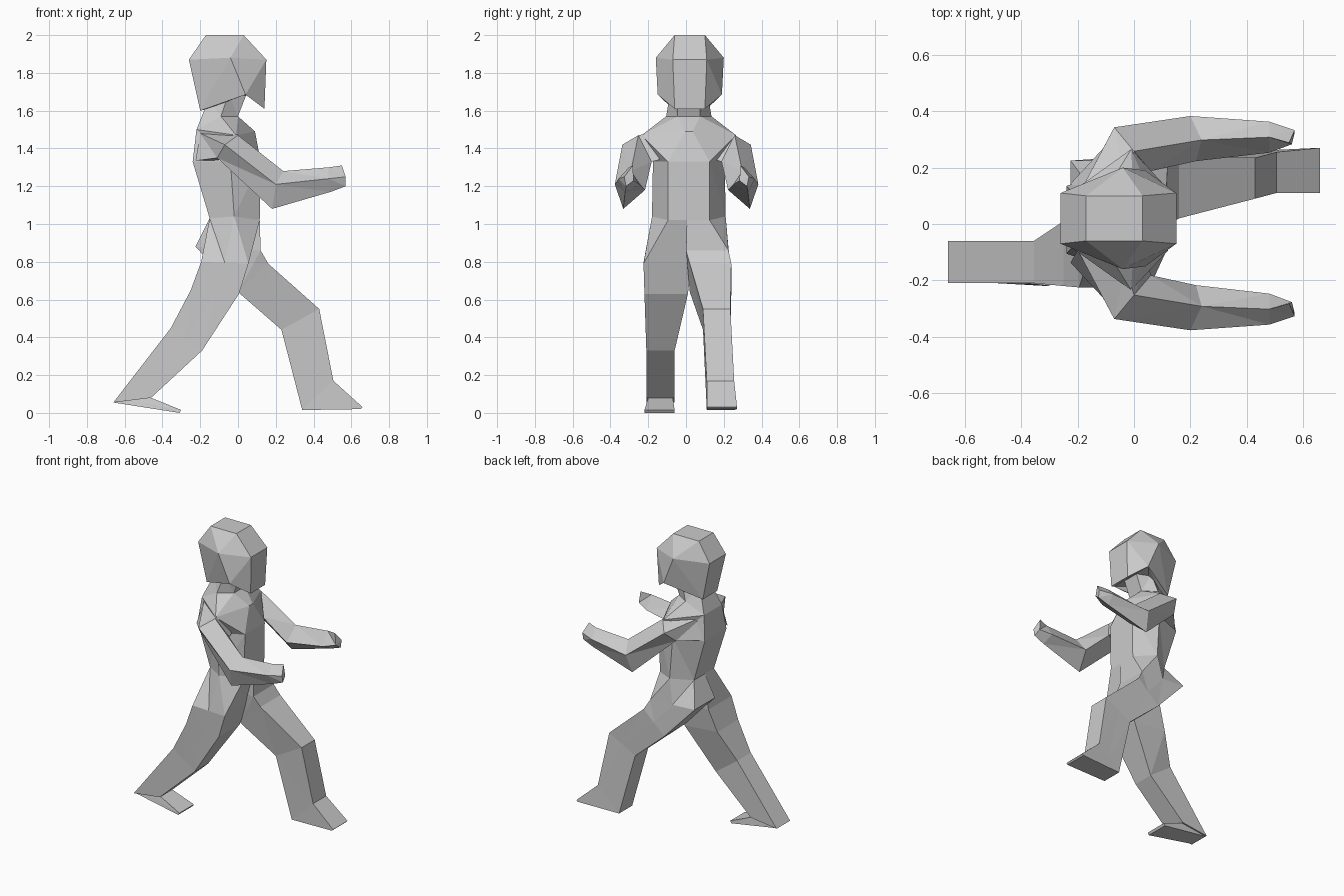
import bpy, bmesh

MID = 0.015  # y of the body's centre plane


def loft(name, rings):
    """Skin a list of equal-length point rings and cap both ends."""
    bm = bmesh.new()
    loops = [[bm.verts.new(p) for p in ring] for ring in rings]
    n = len(loops[0])
    for a, b in zip(loops, loops[1:]):
        for i in range(n):
            j = (i + 1) % n
            bm.faces.new((a[i], a[j], b[j], b[i]))
    bm.faces.new(loops[0])
    bm.faces.new(loops[-1])
    bmesh.ops.triangulate(bm, faces=[f for f in bm.faces if len(f.verts) > 3])
    bmesh.ops.recalc_face_normals(bm, faces=bm.faces)
    mesh = bpy.data.meshes.new(name)
    bm.to_mesh(mesh)
    bm.free()
    obj = bpy.data.objects.new(name, mesh)
    bpy.context.collection.objects.link(obj)
    return obj


def hexring(front, side, back, mid=MID):
    """Symmetric six-point ring; each argument is (x, half width, z)."""
    half = [front, side, back]
    return ([(x, mid + w, z) for x, w, z in half] +
            [(x, mid - w, z) for x, w, z in reversed(half)])


def limb(front, back, inner, outer):
    """Leg ring from front and back (x, z): inner pair, outer pair, side point."""
    (fx, fz), (bx, bz) = front, back
    return [(fx, inner, fz), (fx, outer, fz),
            ((fx + bx) / 2, outer, (fz + bz) / 2),
            (bx, outer, bz), (bx, inner, bz)]


def waist(s):
    """Half of the waist outline, on side s, where a leg starts."""
    return [(.115, MID - s * .01, 1.02), (.115, MID + s * .11, 1.02),
            (-.02, MID + s * .195, 1.04), (-.15, MID + s * .11, 1.03),
            (-.15, MID - s * .01, 1.03)]


# head: flat crown, wide brow, jaw higher at the sides
loft("head", [
    hexring((0.03, .08, 2.0), (-0.07, .08, 2.0), (-0.17, .08, 2.0), 0.02),
    hexring((0.15, .09, 1.87), (-0.04, .18, 1.88), (-0.26, .09, 1.87), 0.02),
    hexring((0.14, .08, 1.61), (0.04, .17, 1.685), (-0.20, .08, 1.60), 0.02),
    hexring((0.05, .06, 1.68), (-0.04, .08, 1.68), (-0.16, .06, 1.61), 0.02),
])

# neck, chest and waist
loft("torso", [
    hexring((0.05, .06, 1.70), (-0.05, .10, 1.69), (-0.15, .06, 1.65)),
    hexring((0.00, .06, 1.57), (-0.09, .12, 1.57), (-0.18, .07, 1.60)),
    hexring((0.09, .02, 1.49), (-0.01, .25, 1.47), (-0.22, .10, 1.50)),
    hexring((0.12, .11, 1.33), (-0.04, .19, 1.33), (-0.24, .12, 1.33)),
    hexring((0.115, .11, 1.02), (-0.02, .195, 1.04), (-0.15, .11, 1.03)),
])

# arms: top, outer, bottom and inner point at each joint
arm = [
    [(-0.03, .14, 1.49), (-0.20, .08, 1.48), (-0.225, .125, 1.335), (0.05, .13, 1.34)],
    [(0.00, .24, 1.47), (-0.07, .325, 1.42), (-0.11, .25, 1.35), (0.06, .17, 1.33)],
    [(0.24, .28, 1.28), (0.20, .365, 1.21), (0.18, .32, 1.08), (0.22, .205, 1.18)],
    [(0.48, .29, 1.30), (0.48, .345, 1.24), (0.49, .31, 1.17), (0.48, .235, 1.21)],
    [(0.55, .27, 1.31), (0.57, .315, 1.25), (0.57, .305, 1.20), (0.56, .265, 1.23)],
]
for name, s in (("left_arm", 1), ("right_arm", -1)):
    loft(name, [[(x, .003 + s * (y + .015), z) for x, y, z in ring]
                for ring in arm])

# trailing leg with its foot
loft("right_leg", [
    waist(-1),
    limb((0.055, 0.79), (-0.195, 0.80), 0.03, -0.225),
    limb((0.005, 0.63), (-0.25, 0.65), 0.01, -0.22),
    limb((-0.19, 0.33), (-0.355, 0.45), -0.06, -0.21),
    limb((-0.46, 0.08), (-0.66, 0.055), -0.06, -0.21),
])
loft("right_foot", [
    limb((-0.46, 0.08), (-0.66, 0.055), -0.07, -0.20),
    limb((-0.30, 0.015), (-0.31, 0.0), -0.06, -0.22),
])

# leading leg with its foot
loft("left_leg", [
    waist(1),
    limb((0.12, 0.86), (-0.225, 0.88), 0.0, 0.225),
    limb((0.16, 0.79), (0.00, 0.64), 0.02, 0.24),
    limb((0.43, 0.55), (0.23, 0.44), 0.09, 0.235),
    limb((0.505, 0.17), (0.34, 0.015), 0.11, 0.255),
])
loft("left_foot", [
    limb((0.505, 0.17), (0.34, 0.015), 0.11, 0.255),
    limb((0.66, 0.03), (0.65, 0.02), 0.11, 0.27),
])
